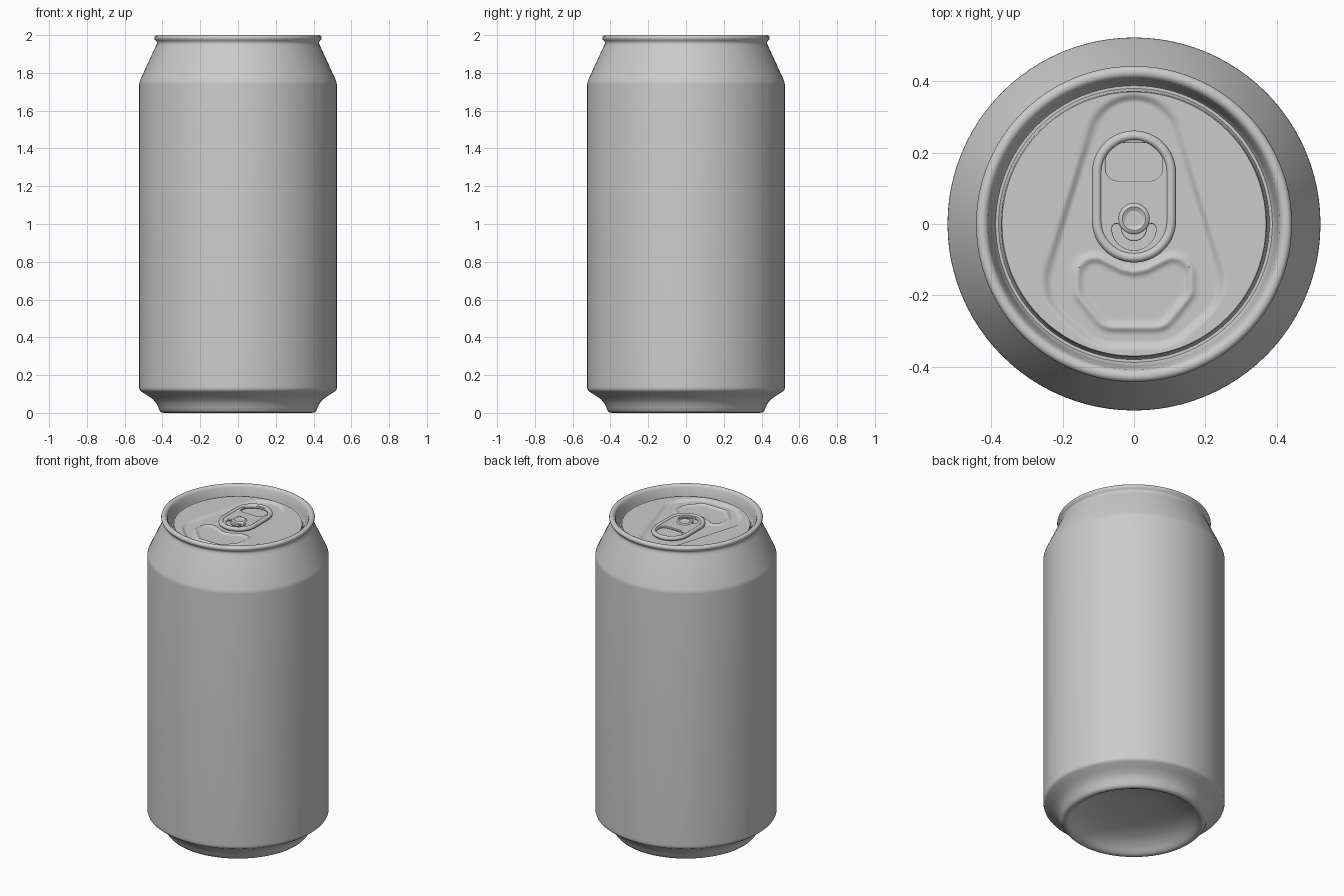
import bpy, bmesh
from math import sin, cos, pi, radians, exp, hypot

if "Cube" in bpy.data.objects:
    bpy.data.objects.remove(bpy.data.objects["Cube"])


def finish(obj, angle=40):
    bpy.ops.object.select_all(action='DESELECT')
    obj.select_set(True)
    bpy.context.view_layer.objects.active = obj
    if obj.type != 'MESH':
        bpy.ops.object.convert(target='MESH')
        obj = bpy.context.object
    bpy.ops.object.shade_smooth_by_angle(angle=radians(angle))


def lathe(name, profile, seg=96, relief=None, centre=(0, 0)):
    """Revolve (r, z) points; relief(x, y) adds height to the surface."""
    bm = bmesh.new()
    rings = []
    for r, z in profile:
        ring = []
        for j in range(seg):
            x = r * cos(2 * pi * j / seg)
            y = r * sin(2 * pi * j / seg)
            h = relief(x, y) if relief else 0
            ring.append(bm.verts.new((x + centre[0], y + centre[1], z + h)))
        rings.append(ring)
    for a, b in zip(rings, rings[1:]):
        for j in range(seg):
            k = (j + 1) % seg
            bm.faces.new((a[j], a[k], b[k], b[j]))
    bmesh.ops.remove_doubles(bm, verts=bm.verts, dist=1e-6)
    mesh = bpy.data.meshes.new(name)
    bm.to_mesh(mesh)
    bm.free()
    obj = bpy.data.objects.new(name, mesh)
    bpy.context.collection.objects.link(obj)
    finish(obj)


def arc(cx, cy, r, a0, a1, n=12):
    return [(cx + r * cos(radians(a0 + (a1 - a0) * i / n)),
             cy + r * sin(radians(a0 + (a1 - a0) * i / n))) for i in range(n + 1)]


def curve(name, outlines, z, dims='2D', extrude=0, bevel=0.005):
    cu = bpy.data.curves.new(name, 'CURVE')
    cu.dimensions = dims
    cu.fill_mode = 'BOTH' if dims == '2D' else 'FULL'
    cu.extrude, cu.bevel_depth, cu.bevel_resolution = extrude, bevel, 3
    for pts in outlines:
        sp = cu.splines.new('POLY')
        sp.points.add(len(pts) - 1)
        for p, (x, y) in zip(sp.points, pts):
            p.co = (x, y, 0, 1)
        sp.use_cyclic_u = True
    obj = bpy.data.objects.new(name, cu)
    bpy.context.collection.objects.link(obj)
    obj.location.z = z
    finish(obj)


def distance(poly, x, y):
    """Signed distance to a polygon, negative inside."""
    best, inside = 9, False
    for (ax, ay), (bx, by) in zip(poly, poly[1:] + poly[:1]):
        dx, dy = bx - ax, by - ay
        t = max(0, min(1, ((x - ax) * dx + (y - ay) * dy) / (dx * dx + dy * dy)))
        best = min(best, hypot(x - ax - t * dx, y - ay - t * dy))
        if (ay > y) != (by > y) and x < ax + (y - ay) * dx / dy:
            inside = not inside
    return -best if inside else best


# Can wall: domed base, foot, straight side, neck, rolled rim, groove
PANEL_R, PANEL_Z = 0.37, 1.945
lathe("can_body", [
    (0, 0.1), (0.1, 0.098), (0.2, 0.088), (0.28, 0.068), (0.33, 0.045),
    (0.36, 0.02), (0.375, 0.006), (0.39, 0), (0.405, 0.002), (0.415, 0.012),
    (0.422, 0.03), (0.432, 0.05), (0.45, 0.072), (0.48, 0.093), (0.512, 0.113),
    (0.52, 0.12), (0.523, 0.13), (0.523, 0.14), (0.523, 1.74), (0.522, 1.75),
    (0.518, 1.762), (0.437, 1.938), (0.43, 1.952), (0.429, 1.962),
    (0.434, 1.97), (0.441, 1.977), (0.443, 1.987), (0.44, 1.995),
    (0.432, 2.0), (0.422, 2.0), (0.414, 1.996), (0.408, 1.986),
    (0.398, 1.935), (0.394, 1.912), (0.388, 1.903), (0.38, 1.903),
    (0.375, 1.912), (0.373, 1.935), (PANEL_R, PANEL_Z)])

# Lid panel: tapered recess and the bead around the mouth
recess = [(0, 0.23), (-0.12, -0.16), (-0.06, -0.215), (0.06, -0.215), (0.12, -0.16)]
mouth = [(-0.11, -0.145), (-0.11, -0.18), (-0.06, -0.24), (0.06, -0.24),
         (0.11, -0.18), (0.11, -0.145), (0.05, -0.175), (0, -0.185), (-0.05, -0.175)]


def lid_relief(x, y):
    t = max(0, min(1, (0.125 - distance(recess, x, y) + 0.012) / 0.024))
    bead = (distance(mouth, x, y) - 0.05) / 0.011
    return -0.012 * t * t * (3 - 2 * t) + 0.009 * exp(-bead * bead)


RINGS = 90
lathe("lid_panel", [(PANEL_R * (1 - i / RINGS), PANEL_Z) for i in range(RINGS + 1)],
      seg=160, relief=lid_relief)

# Pull tab: web with finger hole and curved slot, then the rolled edge
stadium = lambda r: arc(0, 0.144, r, 0, 180, 24) + arc(0, 0.01, r, 180, 360, 24)
hole = (arc(0.025, 0.173, 0.059, 0, 90) + arc(-0.025, 0.173, 0.059, 90, 180)
        + arc(-0.046, 0.155, 0.038, 180, 270) + arc(0.046, 0.155, 0.038, 270, 360))
slot = (arc(0, -0.012, 0.066, 180, 360, 20) + arc(0.049, -0.012, 0.017, 0, 180, 6)[1:]
        + arc(0, -0.012, 0.032, 360, 180, 20)[1:]
        + arc(-0.049, -0.012, 0.017, 0, 180, 6)[1:-1])
curve("tab_web", [stadium(0.106), hole, slot], 1.953, extrude=0.003, bevel=0.004)
curve("tab_rolled_edge", [stadium(0.104)], 1.953, dims='3D', bevel=0.014)

# Rivet holding the tab
lathe("rivet", [(0.045, 1.933), (0.045, 1.958), (0.04, 1.964), (0.033, 1.966),
                (0.026, 1.962), (0.018, 1.958), (0, 1.957)], seg=32, centre=(0, 0.015))
